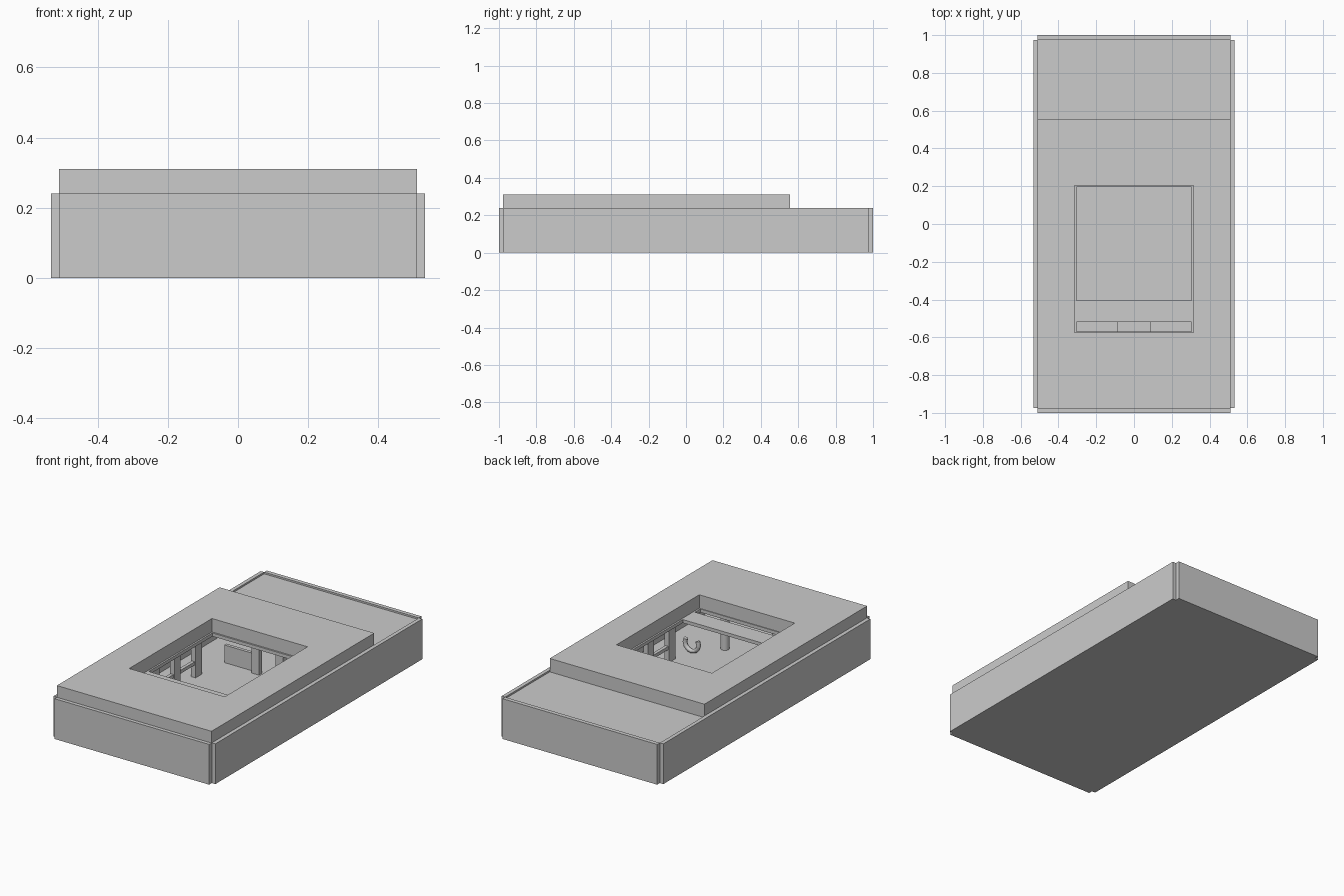
import bpy, bmesh, math
from mathutils import Matrix

if "Cube" in bpy.data.objects:
    bpy.data.objects.remove(bpy.data.objects["Cube"])


def box(name, x0, x1, y0, y1, z0, z1):
    bm = bmesh.new()
    m = Matrix.Translation(((x0 + x1) / 2, (y0 + y1) / 2, (z0 + z1) / 2)) @ Matrix.Diagonal((x1 - x0, y1 - y0, z1 - z0, 1))
    bmesh.ops.create_cube(bm, size=1, matrix=m)
    me = bpy.data.meshes.new(name)
    bm.to_mesh(me)
    bm.free()
    ob = bpy.data.objects.new(name, me)
    bpy.context.collection.objects.link(ob)
    return ob


def cut(ob, *holes):
    for i, h in enumerate(holes):
        c = box(ob.name + "_cutter", *h)
        c.hide_render = True
        c.hide_set(True)
        m = ob.modifiers.new("opening", 'BOOLEAN')
        m.object = c
        m.solver = 'EXACT'


# outer shell: floor and four walls that leave notched corners
box("floor", -0.51, 0.51, -0.975, 0.975, 0, 0.015)
for s, side in ((-1, "left"), (1, "right")):
    box(side + "_wall", *sorted((s * 0.51, s * 0.533)), -0.975, 0.975, 0, 0.24)
for s, side in ((-1, "front"), (1, "back")):
    box(side + "_wall", -0.51, 0.51, *sorted((s * 0.975, s)), 0, 0.24)

# inner deck with a large opening and a slot in front of it
deck = box("deck", -0.51, 0.51, -0.975, 0.975, 0.21, 0.23)
cut(deck, (-0.305, 0.305, -0.405, 0.195, 0.1, 0.3), (-0.305, 0.305, -0.57, -0.52, 0.1, 0.3))

# raised roof slab
roof = box("roof_slab", -0.51, 0.51, -0.978, 0.555, 0.23, 0.31)
cut(roof, (-0.315, 0.315, -0.575, 0.205, 0.1, 0.4))

# posts and rails down both sides of the pit
for s, side in ((-1, "left"), (1, "right")):
    for i, y in enumerate((-0.32, -0.12, 0.08)):
        box(f"{side}_post_{i}", *sorted((s * 0.315, s * 0.345)), y - 0.03, y + 0.03, 0.015, 0.21)
    box(side + "_rail", *sorted((s * 0.32, s * 0.34)), -0.32, 0.08, 0.09, 0.11)

# rear posts and low partition
for i, x in enumerate((-0.08, 0.08)):
    box(f"rear_post_{i}", x - 0.025, x + 0.025, 0.275, 0.305, 0.015, 0.21)
box("rear_partition", -0.3, -0.1, 0.3, 0.32, 0.015, 0.12)

# panel under the front slot
box("slot_panel", -0.09, 0.09, -0.57, -0.52, 0.17, 0.2)

# round legs near the front
for i, x in enumerate((-0.17, 0.17)):
    bpy.ops.mesh.primitive_cylinder_add(vertices=16, radius=0.025, depth=0.195, location=(x, -0.61, 0.1125))
    bpy.context.object.name = f"front_leg_{i}"
    bpy.ops.object.shade_smooth_by_angle()

# small curved hook on the floor
cu = bpy.data.curves.new("hook", 'CURVE')
cu.dimensions = '3D'
cu.bevel_depth = 0.013
cu.bevel_resolution = 2
cu.use_fill_caps = True
sp = cu.splines.new('POLY')
sp.points.add(8)
for i, p in enumerate(sp.points):
    a = math.radians(150 + i * 30)
    p.co = (0.28 + 0.045 * math.cos(a), -0.455, 0.075 + 0.045 * math.sin(a), 1)
hook = bpy.data.objects.new("hook", cu)
bpy.context.collection.objects.link(hook)
